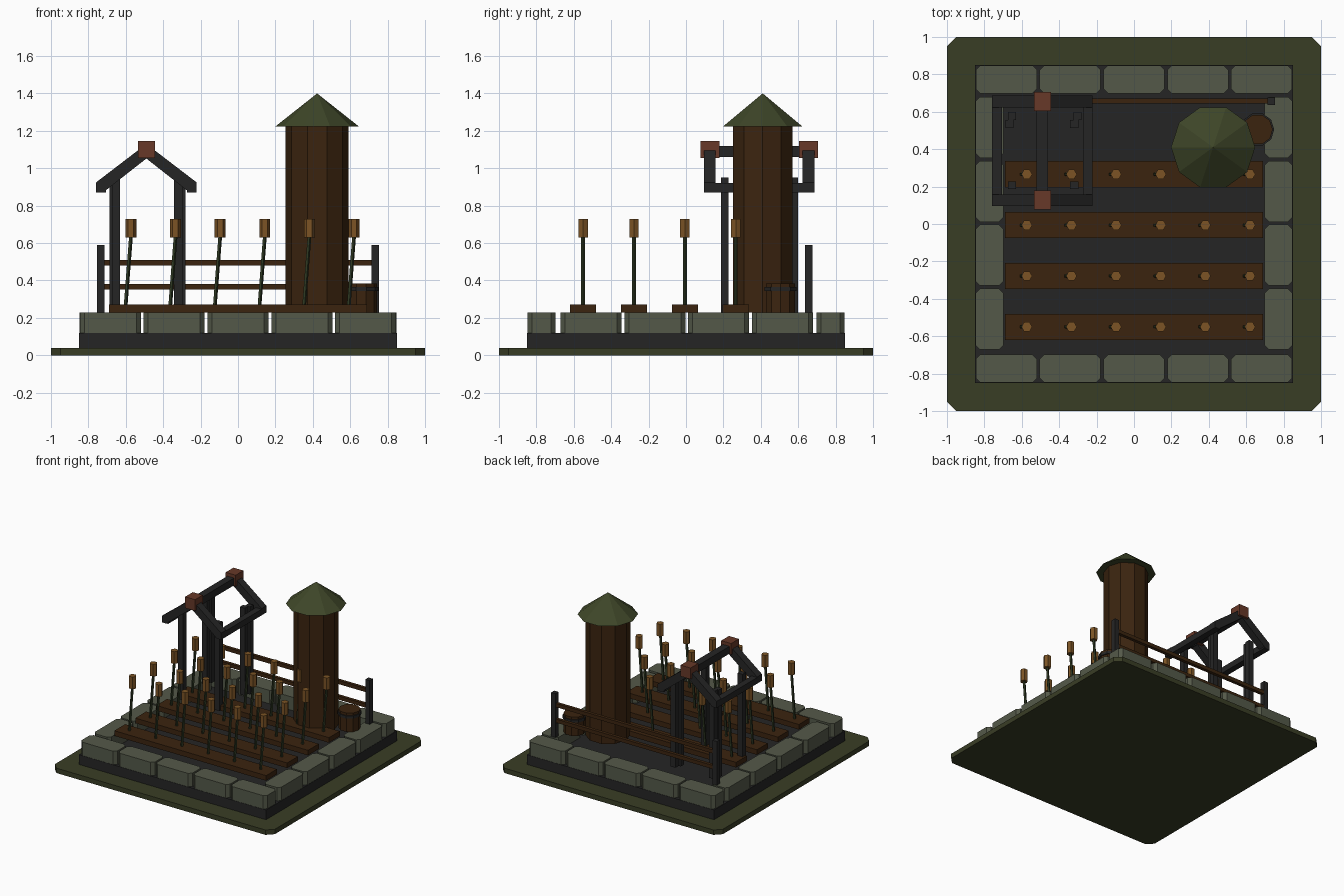
import bpy, bmesh, math
from mathutils import Vector

if "Cube" in bpy.data.objects:
    bpy.data.objects.remove(bpy.data.objects["Cube"])


def material(name, hex_colour):
    rgb = [int(hex_colour[i:i + 2], 16) / 255 for i in (0, 2, 4)]
    lin = [c / 12.92 if c <= 0.04045 else ((c + 0.055) / 1.055) ** 2.4 for c in rgb]
    m = bpy.data.materials.new(name)
    m.diffuse_color = (*lin, 1)
    m.use_nodes = True
    m.node_tree.nodes["Principled BSDF"].inputs["Base Color"].default_value = m.diffuse_color
    return m


GRASS = material("olive grass", "393D25")
DARK = material("charcoal", "252525")
STONE = material("grey stone", "545949")
BROWN = material("brown wood", "3B240F")
GRAIN = material("golden grain", "7C5425")
RED = material("red brown", "673828")
ROOF = material("green roof", "3E4628")
STEM = material("stem green", "2E3822")


def finish(bm, name, mat):
    bmesh.ops.recalc_face_normals(bm, faces=bm.faces)
    mesh = bpy.data.meshes.new(name)
    bm.to_mesh(mesh)
    bm.free()
    mesh.materials.append(mat)
    ob = bpy.data.objects.new(name, mesh)
    bpy.context.collection.objects.link(ob)
    return ob


def box(name, mat, x0, x1, y0, y1, z0, z1, chamfer=0):
    """Box from its limits; chamfer cuts the vertical corners."""
    bm = bmesh.new()
    bmesh.ops.create_cube(bm, size=1)
    for v in bm.verts:
        v.co = (x0 if v.co.x < 0 else x1, y0 if v.co.y < 0 else y1, z0 if v.co.z < 0 else z1)
    if chamfer:
        upright = [e for e in bm.edges if abs(e.verts[0].co.z - e.verts[1].co.z) > 1e-4]
        bmesh.ops.bevel(bm, geom=upright, offset=chamfer, segments=1, affect='EDGES')
    return finish(bm, name, mat)


def column(name, mat, sides, bottom, top, r0, r1):
    """Faceted cylinder or cone between two points, rings kept level."""
    bm = bmesh.new()
    bmesh.ops.create_cone(bm, cap_ends=True, segments=sides, radius1=r0, radius2=r1, depth=1)
    a, b = Vector(bottom), Vector(top)
    for v in bm.verts:
        # quarter turn puts a vertex on the x axis
        flat = Vector((v.co.y, -v.co.x, 0))
        v.co = flat + (a if v.co.z < 0 else b)
    return finish(bm, name, mat)


def prism(name, mat, points, y0, y1):
    """Front-facing profile extruded along y."""
    bm = bmesh.new()
    face = bm.faces.new([bm.verts.new((x, y0, z)) for x, z in points])
    new = bmesh.ops.extrude_face_region(bm, geom=[face])['geom']
    bmesh.ops.translate(bm, vec=(0, y1 - y0, 0),
                        verts=[g for g in new if isinstance(g, bmesh.types.BMVert)])
    return finish(bm, name, mat)


# Ground slab and dark plinth
box("grass_slab", GRASS, -1, 1, -1, 1, 0, 0.04, 0.05)
box("soil_plinth", DARK, -0.85, 0.85, -0.85, 0.85, 0.04, 0.12)

# Stone border
FLOOR = 0.23
for s, side in ((-1, "front"), (1, "back")):
    for i in range(5):
        cx, cy = (i - 2) * 0.341, s * 0.773
        box(f"{side}_stone", STONE, cx - 0.163, cx + 0.163, cy - 0.075, cy + 0.075, 0.12, FLOOR, 0.024)
for s, side in ((-1, "left"), (1, "right")):
    for i in range(4):
        cx, cy = s * 0.773, (i - 1.5) * 0.342 + 0.004
        box(f"{side}_stone", STONE, cx - 0.075, cx + 0.075, cy - 0.163, cy + 0.163, 0.12, FLOOR, 0.024)

# Planting beds with leaning stalks
for row in range(4):
    y = -0.55 + 0.272 * row
    box("planting_bed", BROWN, -0.69, 0.69, y - 0.07, y + 0.07, FLOOR, 0.272)
    for i in range(6):
        x = -0.573 + 0.2386 * i
        column("stalk", STEM, 5, (x - 0.03, y, 0.25), (x, y, 0.64), 0.011, 0.011)
        column("grain_head", GRAIN, 6, (x, y, 0.63), (x, y, 0.73), 0.029, 0.029)

# Silo tower
column("silo_wall", BROWN, 10, (0.423, 0.41, FLOOR), (0.423, 0.41, 1.225), 0.168, 0.168)
column("silo_roof", ROOF, 10, (0.423, 0.41, 1.222), (0.423, 0.41, 1.40), 0.225, 0)

# Barrel with band
column("barrel", BROWN, 10, (0.66, 0.505, FLOOR), (0.66, 0.505, 0.385), 0.082, 0.082)
column("barrel_band", DARK, 10, (0.66, 0.505, 0.343), (0.66, 0.505, 0.365), 0.09, 0.09)

# Back fence
for x in (-0.733, 0.733):
    box("fence_post", DARK, x - 0.02, x + 0.02, 0.635, 0.675, FLOOR, 0.59)
for z in (0.367, 0.495):
    box("fence_rail", BROWN, -0.73, 0.73, 0.645, 0.672, z - 0.015, z + 0.015)

# Open timber shelter
CX = -0.49
for x, y in ((-0.652, 0.207), (-0.32, 0.207), (-0.652, 0.577), (-0.32, 0.535),
             (-0.665, 0.535), (-0.302, 0.577)):
    box("shelter_post", DARK, x - 0.022, x + 0.022, y - 0.021, y + 0.021, FLOOR, 0.95)
for s in (-1, 1):
    x = CX + s * 0.242
    box("eave_beam", DARK, x - 0.026, x + 0.026, 0.10, 0.68, 0.87, 0.92)
box("ridge_beam", DARK, CX - 0.03, CX + 0.03, 0.10, 0.68, 1.06, 1.12)
for y in (0.128, 0.655):
    for s in (-1, 1):
        prism("rafter", DARK, [(CX, 1.13), (CX + s * 0.268, 0.925), (CX + s * 0.268, 0.87),
                               (CX + s * 0.232, 0.87), (CX, 1.052)], y - 0.031, y + 0.031)
    box("ridge_cap", RED, CX - 0.045, CX + 0.045, y - 0.05, y + 0.05, 1.055, 1.147)
